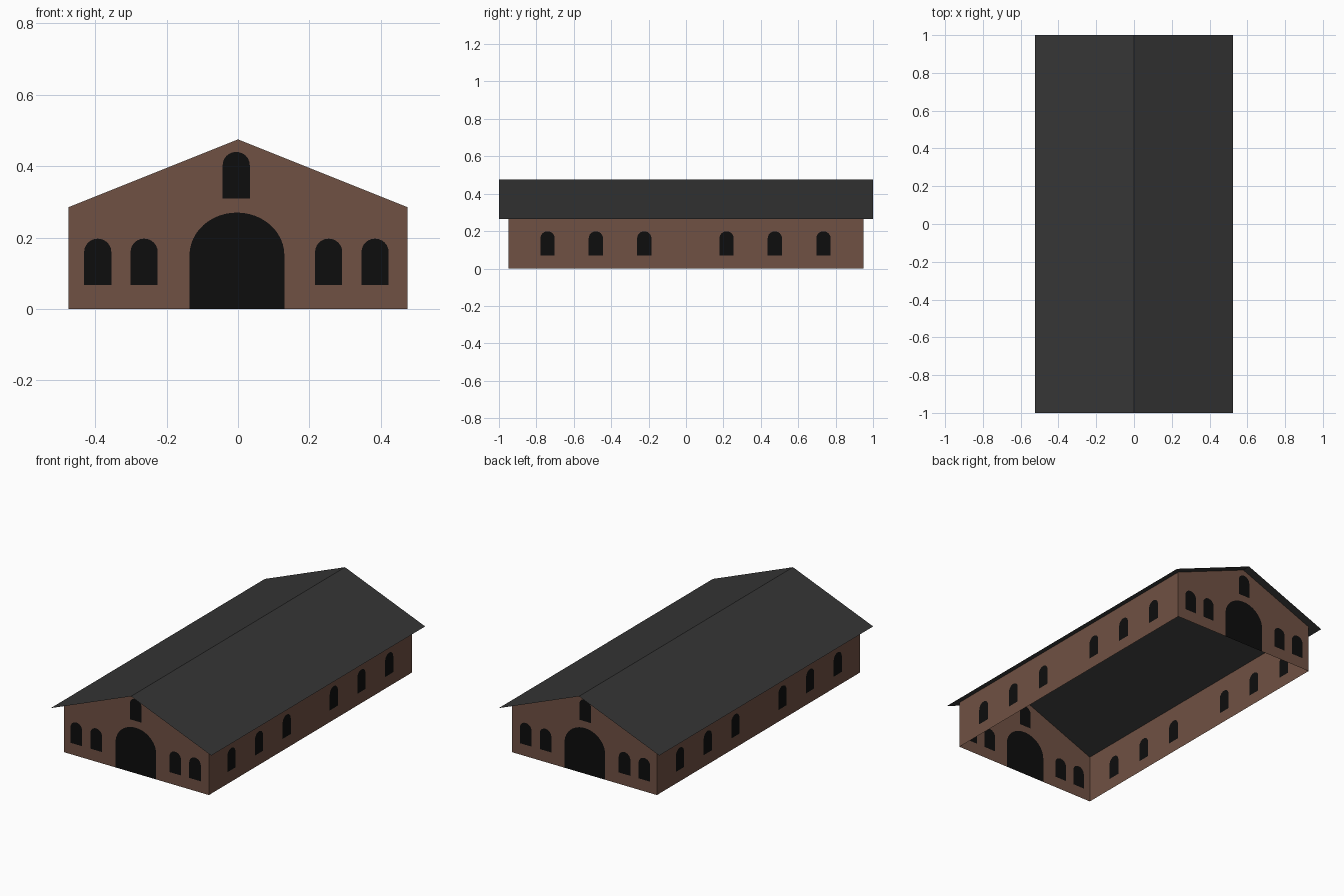
import bpy, bmesh, math
from mathutils import Vector

if "Cube" in bpy.data.objects:
    bpy.data.objects.remove(bpy.data.objects["Cube"])


def material(name, rgb):
    m = bpy.data.materials.new(name)
    m.diffuse_color = (*rgb, 1)
    m.use_nodes = True
    m.node_tree.nodes["Principled BSDF"].inputs["Base Color"].default_value = m.diffuse_color
    return m


BROWN = material("brown wall", (0.162, 0.082, 0.056))
BLACK = material("black opening", (0.004, 0.004, 0.004))
GREY = material("dark grey roof", (0.036, 0.036, 0.036))

W, L = 0.475, 0.95           # half width and half length of the walls
EAVE, RIDGE = 0.285, 0.475   # wall top and ridge height
SLOPE = (RIDGE - EAVE) / W


def arch(cx, half, bottom, spring, top, n=12):
    """Outline of an arched opening, from bottom left over the top to bottom right."""
    pts = [(cx - half, bottom)]
    for i in range(n + 1):
        a = math.pi * (1 - i / n)
        pts.append((cx + half * math.cos(a), spring + (top - spring) * math.sin(a)))
    return pts + [(cx + half, bottom)]


def window(cx, bottom=0.067):
    return arch(cx, 0.038, bottom, bottom + 0.093, bottom + 0.13)


def wall(name, outline, windows, place, normal, door=None):
    """Flat wall sheet with the arched openings cut in as dark faces."""
    bm = bmesh.new()
    edges = []

    def loop(points):
        vs = [bm.verts.new(place(u, z)) for u, z in points]
        for a, b in zip(vs, vs[1:] + vs[:1]):
            edges.append(bm.edges.new((a, b)))
        return vs

    outer = loop(outline + (door or []))
    holes = [loop(w) for w in windows]
    bmesh.ops.triangle_fill(bm, edges=edges, use_beauty=True, normal=normal)
    if door:
        holes.append(outer[len(outline):])
    for vs in holes:
        bm.faces.new(vs).material_index = 1
    for f in bm.faces:
        f.normal_update()
        if f.normal.dot(normal) < 0:
            f.normal_flip()
    finish(name, bm, [BROWN, BLACK])


def finish(name, bm, mats):
    me = bpy.data.meshes.new(name)
    bm.to_mesh(me)
    bm.free()
    for m in mats:
        me.materials.append(m)
    bpy.context.collection.objects.link(bpy.data.objects.new(name, me))


# Gable walls with door, four windows and a loft window
gable = [(W, 0), (W, EAVE), (0, RIDGE), (-W, EAVE), (-W, 0)]
door = arch(-0.003, 0.133, 0, 0.15, 0.27, 24)
gable_windows = [window(x) for x in (-0.393, -0.263, 0.254, 0.384)] + [window(-0.005, 0.31)]
for name, s in (("front_wall", -1), ("back_wall", 1)):
    wall(name, gable, gable_windows, lambda u, z: (u, s * L, z), Vector((0, s, 0)), door)

# Long side walls with six windows each
side = [(L, 0), (L, EAVE), (-L, EAVE), (-L, 0)]
side_windows = [window(y, 0.069) for y in (-0.74, -0.482, -0.223, 0.217, 0.475, 0.735)]
for name, s in (("left_wall", -1), ("right_wall", 1)):
    wall(name, side, side_windows, lambda u, z: (s * W, u, z), Vector((s, 0, 0)))

# Thin gabled roof with overhang on all sides
bm = bmesh.new()
OX = 0.525
rows = [[bm.verts.new((x, y, RIDGE + 0.001 - SLOPE * abs(x))) for x in (-OX, 0, OX)] for y in (-1, 1)]
for i in range(2):
    bm.faces.new((rows[0][i], rows[0][i + 1], rows[1][i + 1], rows[1][i]))
finish("roof", bm, [GREY])
